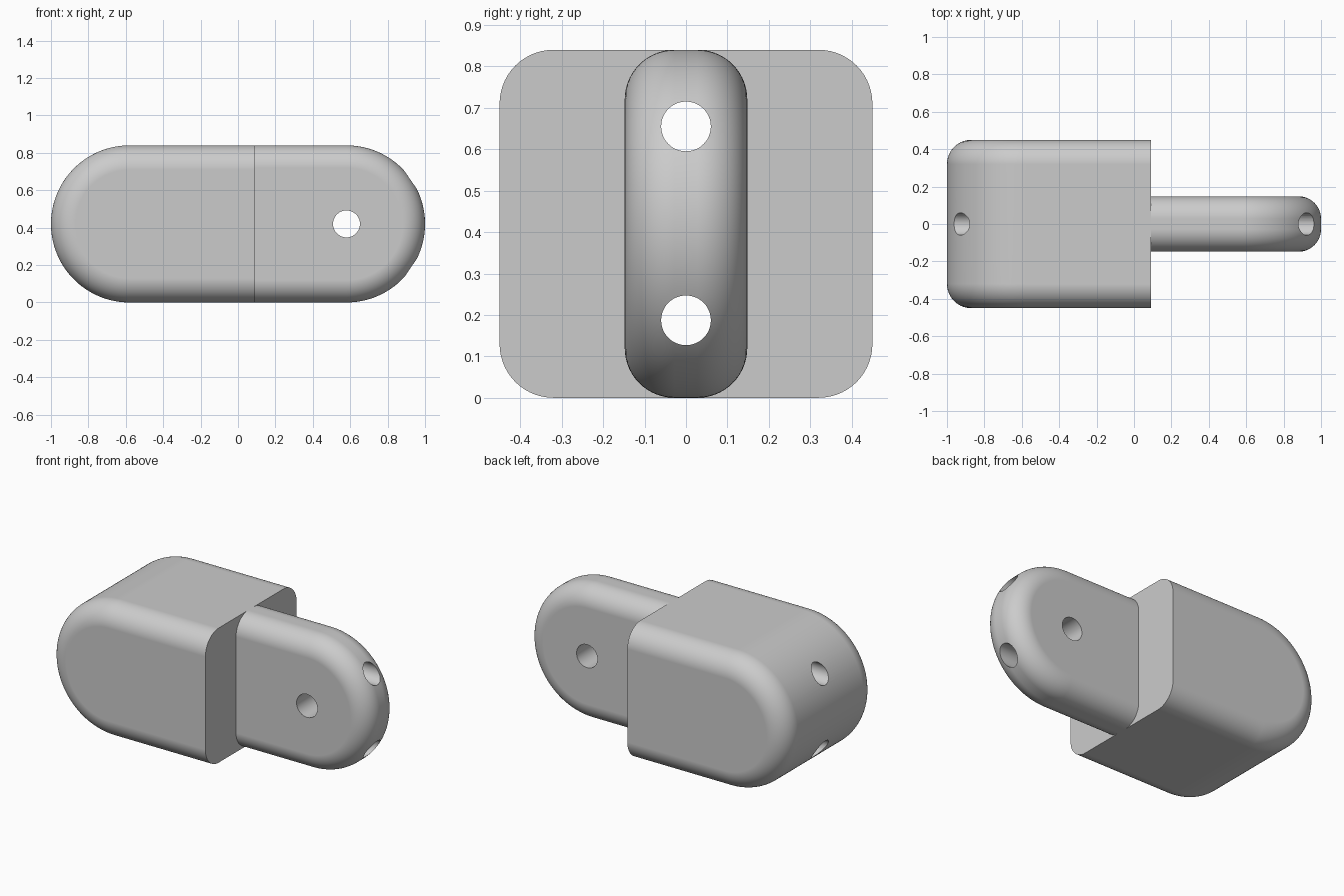
import bpy, bmesh, math
from mathutils import Vector

cube = bpy.data.objects.get("Cube")
if cube:
    bpy.data.objects.remove(cube, do_unlink=True)

RADIUS = 0.42      # rounded end and half height
END_X = 0.58       # centre of each rounded end
JOINT_X = 0.09     # step between body and tongue
ARC, ROUND = 72, 14

grey = bpy.data.materials.new("light_grey")
grey.use_nodes = True
colour = (0.6, 0.6, 0.6, 1)
grey.diffuse_color = colour
grey.node_tree.nodes["Principled BSDF"].inputs["Base Color"].default_value = colour


def outline(side, inset):
    """Stadium half outline: flat at the joint, semicircle at the outer end."""
    r = RADIUS - inset
    points = [(JOINT_X, RADIUS + r)]
    for i in range(ARC + 1):
        a = math.pi / 2 - math.pi * i / ARC
        points.append((side * (END_X + r * math.cos(a)), RADIUS + r * math.sin(a)))
    points.append((JOINT_X, RADIUS - r))
    return points


def rounded_slab(name, side, half_width, fillet):
    """Loft the outline across y, with quarter-round edges on both faces."""
    layers = []
    for i in range(ROUND + 1):
        a = math.pi / 2 * i / ROUND
        layers.append((half_width - fillet + fillet * math.cos(a), fillet * (1 - math.sin(a))))
    layers += [(-y, inset) for y, inset in reversed(layers)]
    bm = bmesh.new()
    rings = [[bm.verts.new((x, y, z)) for x, z in outline(side, inset)] for y, inset in layers]
    count = len(rings[0])
    for a, b in zip(rings, rings[1:]):
        for i in range(count - 1):
            bm.faces.new((a[i], a[i + 1], b[i + 1], b[i]))
    # Flat sides and the flat joint face
    bm.faces.new(rings[0])
    bm.faces.new(rings[-1])
    bm.faces.new([r[0] for r in rings] + [r[-1] for r in reversed(rings)])
    bmesh.ops.recalc_face_normals(bm, faces=bm.faces)
    mesh = bpy.data.meshes.new(name)
    bm.to_mesh(mesh)
    bm.free()
    mesh.materials.append(grey)
    obj = bpy.data.objects.new(name, mesh)
    bpy.context.collection.objects.link(obj)
    return obj


def drill(obj, centre, axis, radius):
    """Cut a round through-hole along an axis."""
    bpy.ops.mesh.primitive_cylinder_add(
        vertices=48, radius=radius, depth=3, location=centre,
        rotation=Vector(axis).to_track_quat("Z", "Y").to_euler())
    cutter = bpy.context.object
    cutter.name = "hole_cutter"
    cutter.hide_render = True
    cutter.data.materials.append(grey)
    cut = obj.modifiers.new("hole", "BOOLEAN")
    cut.operation = "DIFFERENCE"
    cut.solver = "EXACT"
    cut.object = cutter
    select(obj)
    bpy.ops.object.modifier_apply(modifier=cut.name)
    bpy.data.objects.remove(cutter, do_unlink=True)


def select(obj):
    bpy.ops.object.select_all(action="DESELECT")
    obj.select_set(True)
    bpy.context.view_layer.objects.active = obj


body = rounded_slab("body", -1, 0.45, 0.13)
tongue = rounded_slab("tongue", 1, 0.148, 0.12)

# Two cord holes run the whole length; one pin hole crosses the tongue
for part in (body, tongue):
    for z in (0.187, 0.655):
        drill(part, (0, 0, z), (1, 0, 0), 0.06)
drill(tongue, (END_X, 0, RADIUS), (0, 1, 0), 0.072)

for part in (body, tongue):
    select(part)
    bpy.ops.object.shade_smooth_by_angle(angle=math.radians(30))
    weighted = part.modifiers.new("weighted_normals", "WEIGHTED_NORMAL")
    weighted.keep_sharp = True
